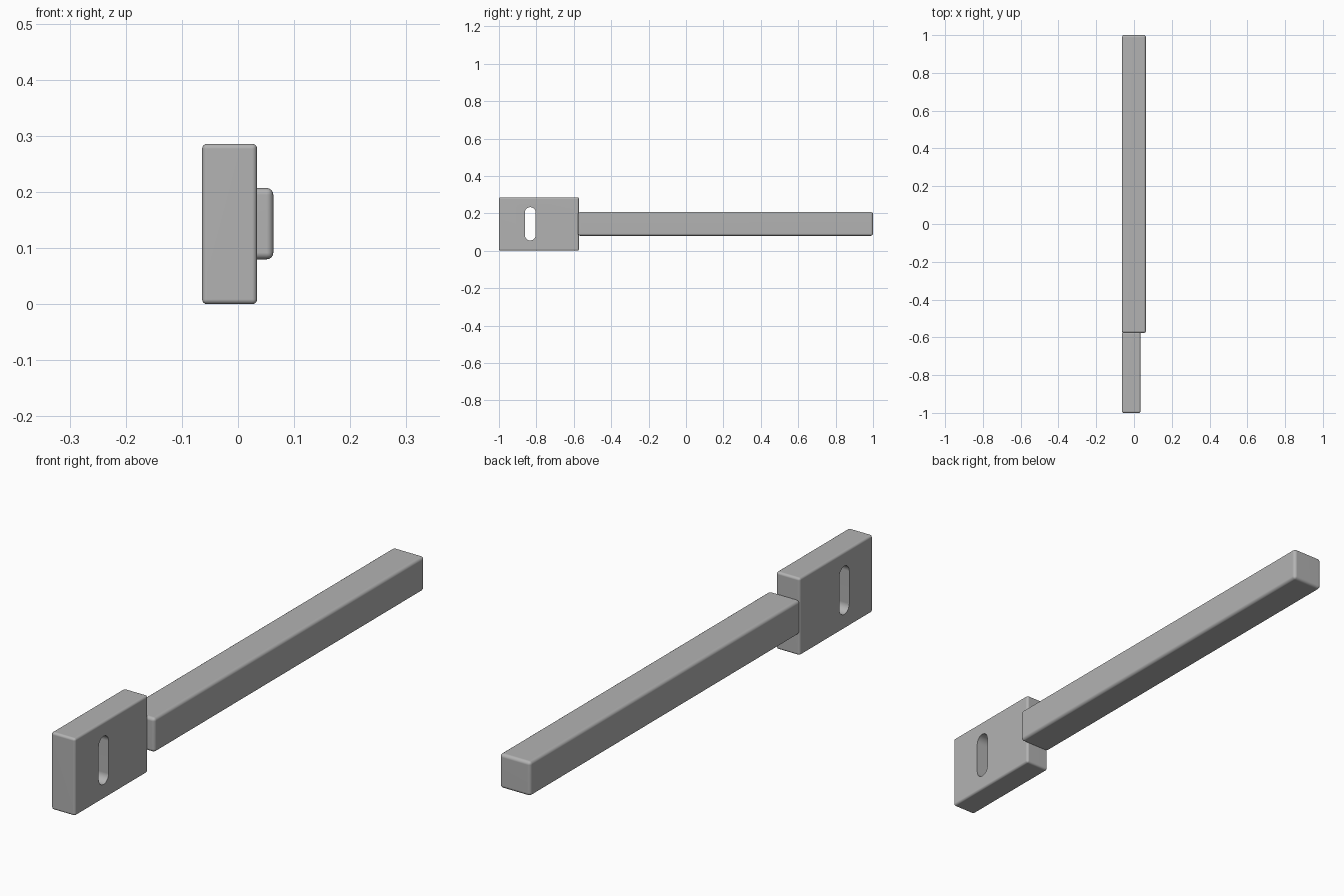
import bpy, bmesh, math
from mathutils import Vector

cube = bpy.data.objects.get("Cube")
if cube:
    bpy.data.objects.remove(cube, do_unlink=True)

# Single grey material
grey = bpy.data.materials.new("plain grey")
grey.use_nodes = True
colour = (0.45, 0.45, 0.45, 1)
grey.diffuse_color = colour
grey.node_tree.nodes["Principled BSDF"].inputs["Base Color"].default_value = colour


def add_object(name, bm):
    bmesh.ops.recalc_face_normals(bm, faces=bm.faces)
    mesh = bpy.data.meshes.new(name)
    bm.to_mesh(mesh)
    bm.free()
    mesh.materials.append(grey)
    obj = bpy.data.objects.new(name, mesh)
    bpy.context.collection.objects.link(obj)
    return obj


def rounded_box(name, low, high, radius):
    low, high = Vector(low), Vector(high)
    bm = bmesh.new()
    bmesh.ops.create_cube(bm, size=1)
    bmesh.ops.scale(bm, vec=high - low, verts=bm.verts)
    bmesh.ops.translate(bm, vec=(low + high) / 2, verts=bm.verts)
    bmesh.ops.bevel(bm, geom=bm.edges[:], offset=radius, segments=4,
                    profile=0.5, affect='EDGES', clamp_overlap=True)
    return add_object(name, bm)


def slot_cutter(name, y, z, radius, half_straight, depth, steps=12):
    # Upright slot outline, pushed through along x
    bm = bmesh.new()
    ring = []
    for end in (0, 1):
        for i in range(steps + 1):
            a = math.pi * (end + i / steps)
            shift = half_straight * (1 - 2 * end)
            ring.append(bm.verts.new((-depth, y + radius * math.cos(a),
                                      z + shift + radius * math.sin(a))))
    face = bm.faces.new(ring)
    out = bmesh.ops.extrude_face_region(bm, geom=[face])
    moved = [v for v in out["geom"] if isinstance(v, bmesh.types.BMVert)]
    bmesh.ops.translate(bm, vec=(2 * depth, 0, 0), verts=moved)
    return add_object(name, bm)


# Mounting plate and long square bar, flush on the right-hand side
plate = rounded_box("mounting_plate", (-0.064, -1, 0), (0.034, -0.573, 0.286), 0.009)
bar = rounded_box("long_bar", (-0.0638, -0.577, 0.08), (0.063, 1, 0.207), 0.012)

# Upright slot through the plate
cutter = slot_cutter("slot_cutter", -0.833, 0.144, 0.029, 0.06, 0.2)
cutter.hide_render = True
cutter.hide_set(True)
cut = plate.modifiers.new("slot", 'BOOLEAN')
cut.operation = 'DIFFERENCE'
cut.solver = 'EXACT'
cut.object = cutter

# Apply the cut, then smooth the rounded edges only
bpy.context.view_layer.update()
cut_mesh = bpy.data.meshes.new_from_object(
    plate.evaluated_get(bpy.context.evaluated_depsgraph_get()))
plate.modifiers.clear()
plate.data = cut_mesh
bpy.data.objects.remove(cutter, do_unlink=True)

for obj in (plate, bar):
    bpy.ops.object.select_all(action='DESELECT')
    obj.select_set(True)
    bpy.context.view_layer.objects.active = obj
    bpy.ops.object.shade_smooth_by_angle(angle=math.radians(40))
    normals = obj.modifiers.new("flat face normals", 'WEIGHTED_NORMAL')
    normals.keep_sharp = True
